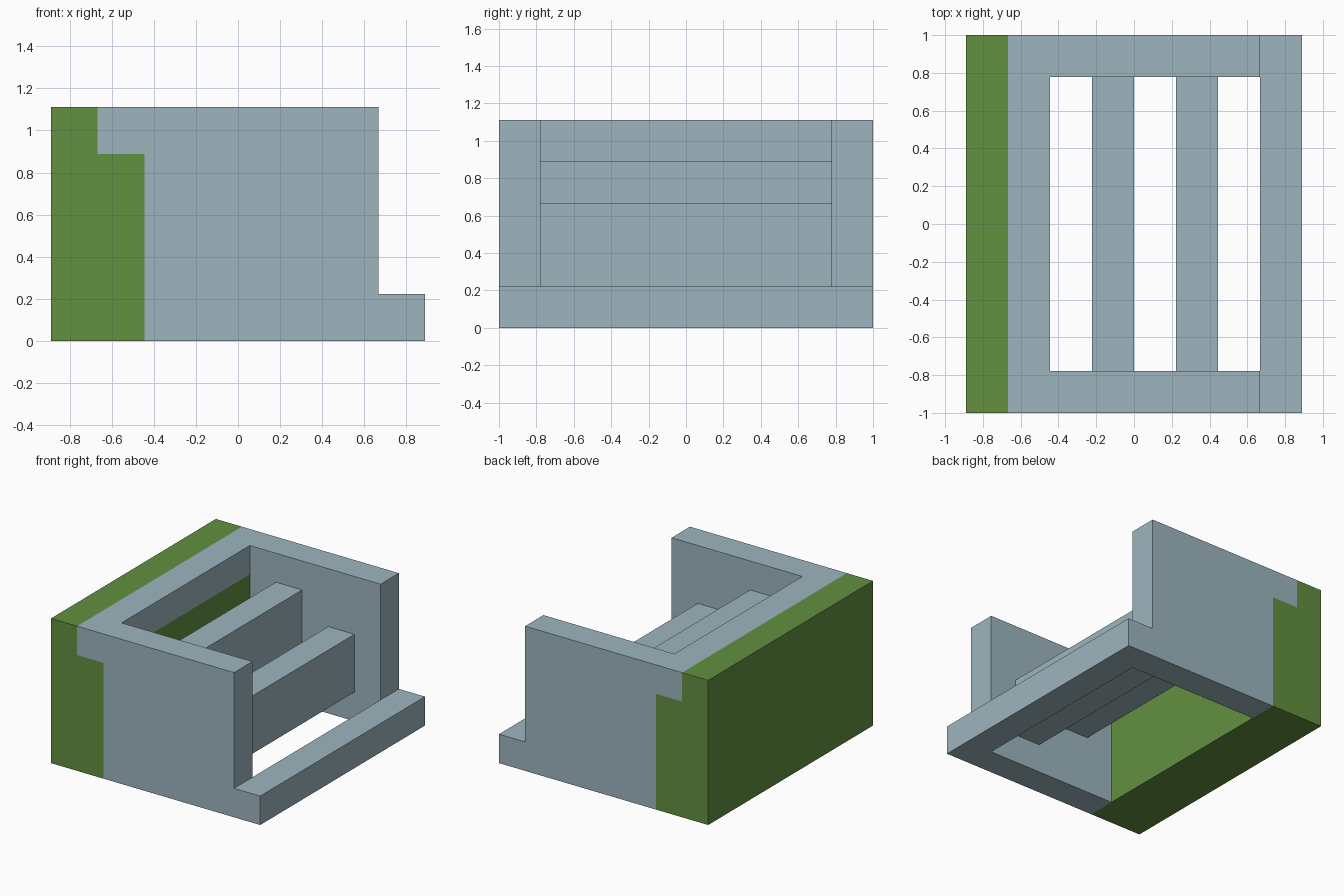
import bpy
import bmesh
from mathutils import Vector

if "Cube" in bpy.data.objects:
    bpy.data.objects.remove(bpy.data.objects["Cube"], do_unlink=True)

U = 2 / 9  # one module: all parts sit on this grid


def make_material(name, rgb):
    mat = bpy.data.materials.new(name)
    mat.use_nodes = True
    color = (*rgb, 1)
    mat.diffuse_color = color
    mat.node_tree.nodes["Principled BSDF"].inputs["Base Color"].default_value = color
    return mat


blue = make_material("pale_blue_grey", (0.337, 0.462, 0.521))
green = make_material("leaf_green", (0.122, 0.279, 0.051))


def extrude_profile(name, profile, y0, y1, mat):
    """Extrude an x-z outline, in modules, from y0 to y1."""
    bm = bmesh.new()
    face = bm.faces.new([bm.verts.new((x * U, y0 * U, z * U)) for x, z in profile])
    result = bmesh.ops.extrude_face_region(bm, geom=[face])
    moved = [g for g in result["geom"] if isinstance(g, bmesh.types.BMVert)]
    bmesh.ops.translate(bm, verts=moved, vec=Vector((0, (y1 - y0) * U, 0)))
    bmesh.ops.recalc_face_normals(bm, faces=bm.faces)
    mesh = bpy.data.meshes.new(name)
    bm.to_mesh(mesh)
    bm.free()
    mesh.materials.append(mat)
    obj = bpy.data.objects.new(name, mesh)
    bpy.context.collection.objects.link(obj)
    return obj


def box(x0, x1, z0, z1):
    return [(x0, z0), (x1, z0), (x1, z1), (x0, z1)]


OUT, INN = 4.5, 3.5  # outer and inner half depth

# Thick end wall with a notch for the top rail
end_profile = [(-4, 0), (-2, 0), (-2, 4), (-3, 4), (-3, 5), (-4, 5)]
extrude_profile("end_wall", end_profile, -OUT, OUT, green)
extrude_profile("top_rail", box(-3, -2, 4, 5), -OUT, OUT, blue)

# Two side walls with a low foot at the open end
side_profile = [(-2, 0), (4, 0), (4, 1), (3, 1), (3, 5), (-2, 5)]
extrude_profile("front_side_wall", side_profile, -OUT, -INN, blue)
extrude_profile("back_side_wall", side_profile, INN, OUT, blue)

# Sill across the open end
extrude_profile("sill", box(3, 4, 0, 1), -INN, INN, blue)

# Stepped cross slats
extrude_profile("upper_slat", box(-1, 0, 2, 4), -INN, INN, blue)
extrude_profile("lower_slat", box(1, 2, 1, 3), -INN, INN, blue)
